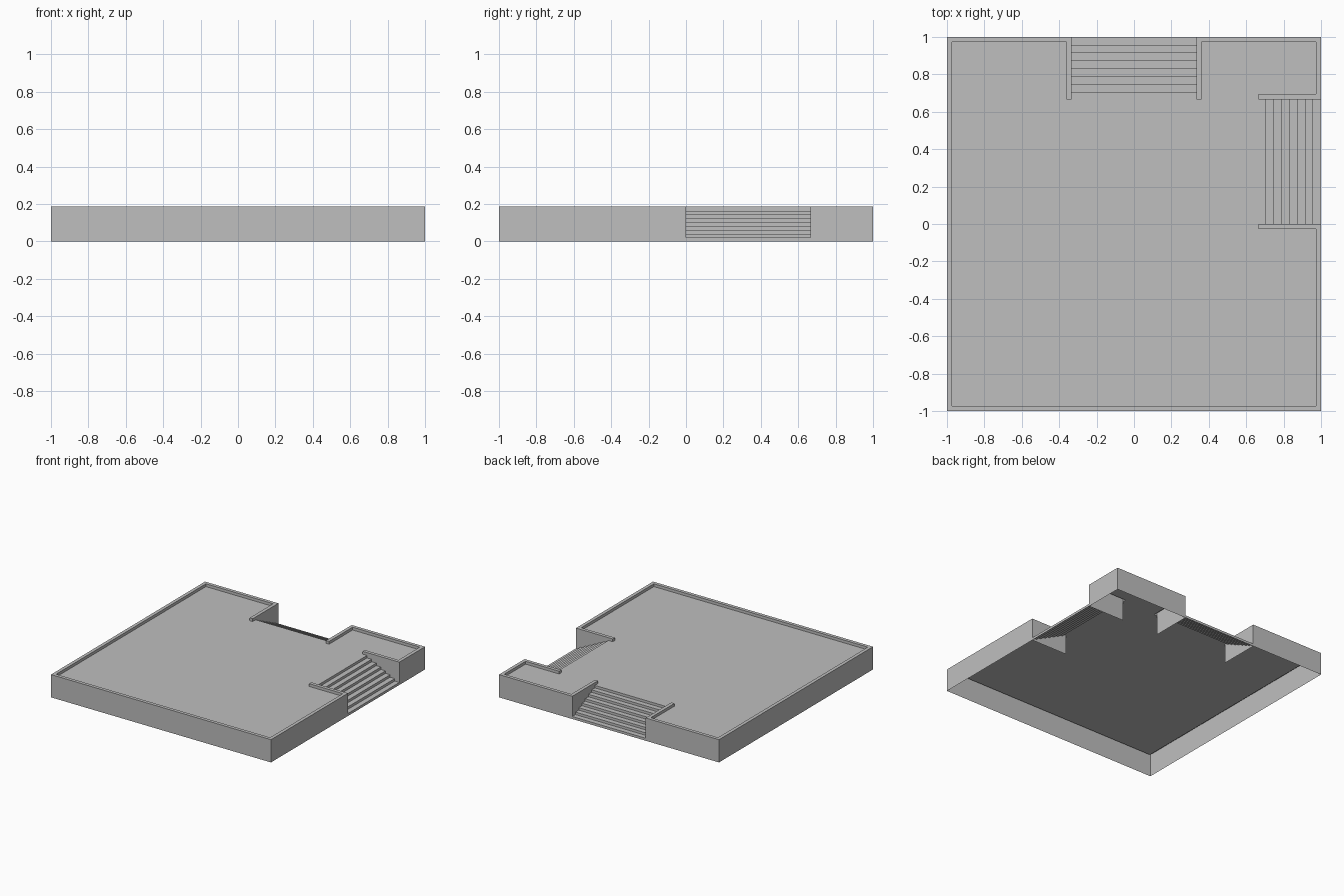
import bpy
from mathutils import Vector

cube = bpy.data.objects.get("Cube")
if cube:
    bpy.data.objects.remove(cube, do_unlink=True)

TOP = 0.187       # top of the curb
FLOOR = 0.164     # deck height
CURB = 0.028      # curb width
T = 2 / 3         # inner end of the stair openings
S = 1 / 3         # half width of the back stairs
HEAD = 0.706      # top edge of the stairs
STEPS = 8

grey = bpy.data.materials.new("stone_grey")
grey.use_nodes = True
colour = (0.52, 0.52, 0.52, 1)
grey.diffuse_color = colour
grey.node_tree.nodes["Principled BSDF"].inputs["Base Color"].default_value = colour


def make(name, verts, faces):
    mesh = bpy.data.meshes.new(name)
    mesh.from_pydata(verts, [], faces)
    mesh.materials.append(grey)
    obj = bpy.data.objects.new(name, mesh)
    bpy.context.collection.objects.link(obj)
    return obj


def bridge(sections):
    """Join successive cross-sections with quads."""
    n = len(sections[0])
    verts = [v for sec in sections for v in sec]
    faces = [(i * n + k, i * n + k + 1, (i + 1) * n + k + 1, (i + 1) * n + k)
             for i in range(len(sections) - 1) for k in range(n - 1)]
    return verts, faces


def inset(path):
    """Offset a right-angled path to its right by the curb width."""
    pts = [Vector(p) for p in path]
    dirs = [(b - a).normalized() for a, b in zip(pts, pts[1:])]
    rights = [Vector((d.y, -d.x)) for d in dirs]
    out = []
    for i, p in enumerate(pts):
        off = rights[max(i - 1, 0)].copy()
        if 0 < i < len(pts) - 1:
            off += rights[i]
        out.append(tuple(p + off * CURB))
    return out


def curb_wall(name, path):
    """Thin outer wall with a curb on top and closed curb ends."""
    sections = [[(*o, 0), (*o, FLOOR), (*o, TOP), (*i, TOP), (*i, FLOOR)]
                for o, i in zip(path, inset(path))]
    verts, faces = bridge(sections)
    e = len(verts) - 5
    faces += [(1, 4, 3, 2), (e + 1, e + 2, e + 3, e + 4)]
    make(name, verts, faces)


def stairs(name, place, s0, s1):
    """Stepped sheet going down and outwards."""
    rise, run = FLOOR / STEPS, (1 - HEAD) / (STEPS - 1)
    profile = []
    for k in range(STEPS):
        u = HEAD + k * run
        profile += [(u, FLOOR - k * rise), (u, FLOOR - (k + 1) * rise)]
    sections = [[(*place(u, s), z) for u, z in profile] for s in (s0, s1)]
    make(name, *bridge(sections))


# Walls: the corner block and the long run around the rest
corner = [(S, T), (S, 1), (1, 1), (1, T), (T, T)]
around = [(T, 0), (1, 0), (1, -1), (-1, -1), (-1, 1), (-S, 1), (-S, T)]
curb_wall("corner_wall", corner)
curb_wall("perimeter_wall", around)

# Deck between the curbs, reaching the head of each staircase
outline = (inset(corner) + [(T, T), (HEAD, T), (HEAD, 0), (T, 0)]
           + inset(around) + [(-S, T), (-S, HEAD), (S, HEAD), (S, T)])
outline.reverse()
make("deck", [(x, y, FLOOR) for x, y in outline], [tuple(range(len(outline)))])

# Two staircases
stairs("left_stairs", lambda u, s: (u, s), 0, T)
stairs("back_stairs", lambda u, s: (s, u), S, -S)
